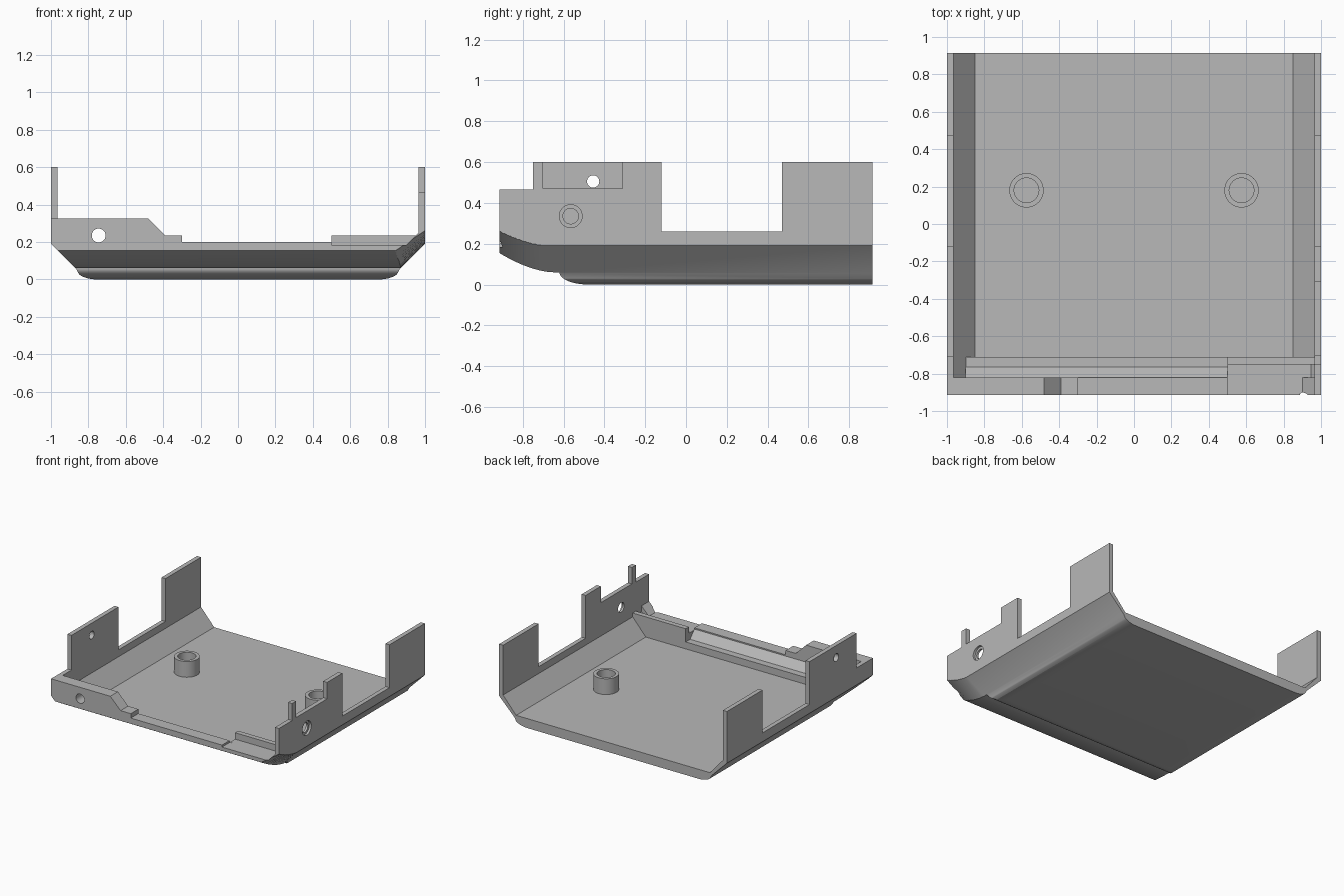
import bpy, bmesh
from math import sin, cos, pi
from mathutils import Matrix, Vector

cube = bpy.data.objects.get("Cube")
if cube:
    bpy.data.objects.remove(cube, do_unlink=True)

grey = bpy.data.materials.new("light_grey_plastic")
grey.use_nodes = True
colour = (0.48, 0.48, 0.48, 1)
grey.diffuse_color = colour
grey.node_tree.nodes["Principled BSDF"].inputs["Base Color"].default_value = colour


def finish(bm, name):
    bmesh.ops.recalc_face_normals(bm, faces=bm.faces)
    mesh = bpy.data.meshes.new(name)
    bm.to_mesh(mesh)
    bm.free()
    mesh.materials.append(grey)
    ob = bpy.data.objects.new(name, mesh)
    bpy.context.collection.objects.link(ob)
    return ob


def loft(name, rings):
    """Join matching closed rings and cap both ends."""
    bm = bmesh.new()
    loops = [[bm.verts.new(p) for p in ring] for ring in rings]
    n = len(loops[0])
    for a, b in zip(loops, loops[1:]):
        for i in range(n):
            j = (i + 1) % n
            bm.faces.new((a[i], a[j], b[j], b[i]))
    bm.faces.new(loops[0])
    bm.faces.new(loops[-1])
    return finish(bm, name)


def along_y(name, pts, y0, y1):
    return loft(name, [[(x, y, z) for x, z in pts] for y in (y0, y1)])


def along_x(name, pts, x0, x1):
    return loft(name, [[(x, y, z) for y, z in pts] for x in (x0, x1)])


def box(name, x, y, z):
    return along_y(name, [(x[0], z[0]), (x[1], z[0]), (x[1], z[1]), (x[0], z[1])], *y)


def rod(name, centre, r, length, axis):
    bm = bmesh.new()
    turn = Vector((0, 0, 1)).rotation_difference(Vector(axis)).to_matrix().to_4x4()
    bmesh.ops.create_cone(bm, cap_ends=True, segments=40, radius1=r, radius2=r,
                          depth=length, matrix=Matrix.Translation(centre) @ turn)
    return finish(bm, name)


def combine(ob, other, op):
    """Apply a boolean and discard the tool object."""
    mod = ob.modifiers.new(op, "BOOLEAN")
    mod.operation, mod.object, mod.solver = op, other, "EXACT"
    other.hide_render = True
    graph = bpy.context.evaluated_depsgraph_get()
    mesh = bpy.data.meshes.new_from_object(ob.evaluated_get(graph))
    ob.modifiers.clear()
    ob.data = mesh
    bpy.data.objects.remove(other, do_unlink=True)


def smooth(ob):
    bpy.ops.object.select_all(action="DESELECT")
    ob.select_set(True)
    bpy.context.view_layer.objects.active = ob
    bpy.ops.object.shade_smooth_by_angle(angle=0.45)


def mirrored(half):
    return half + [(-x, z) for x, z in reversed(half)]


# Tray: block hollowed to leave floor, sloped sides and thin walls
tray = box("tray", (-1, 1), (-0.915, 0.915), (0, 0.6))
cavity = mirrored([(0.965, 1), (0.965, 0.205), (0.85, 0.075)])
combine(tray, along_y("cavity", cavity, -0.82, 1.2), "DIFFERENCE")

# Front inner ledge, and the raised strip beside the recess
ledge = [(-0.86, 0.04), (-0.71, 0.04), (-0.71, 0.13), (-0.765, 0.13),
         (-0.82, 0.19), (-0.86, 0.19)]
combine(tray, along_x("ledge", ledge, -0.9, 0.52), "UNION")
strip = [(-0.86, 0.04), (-0.71, 0.04), (-0.71, 0.235), (-0.75, 0.235),
         (-0.75, 0.184), (-0.86, 0.184)]
combine(tray, along_x("strip", strip, 0.5, 0.98), "UNION")

# Outer shape: chamfered sides flowing into a rounded bottom
arc = [(0.75 + 0.115 * sin(a), 0.055 * (1 - cos(a)) ) for a in
       [i * pi / 24 for i in range(9)]]
arc = [(x, z) for x, z in arc] + [(0.865, 0.055)]
outer = mirrored([(1.3, 1), (1.3, 0.49)] + arc[::-1])
combine(tray, along_y("outer", outer, -1.1, 1.1), "INTERSECT")

# Upswept front underside with the rounded end of the bottom pan
sweep = [(-1.2, -0.2), (-1.2, 0.27)]
sweep += [(-0.65 - 0.3 * t, 0.06 + 0.117 * t ** 1.7) for t in [1 - i / 10 for i in range(11)]]
sweep += [(-0.48 - 0.14 * cos(a), 0.06 * (1 - sin(a))) for a in [i * pi / 20 for i in range(10)]]
sweep += [(-0.48, -0.002), (-0.48, -0.2)]
combine(tray, along_x("sweep", sweep, -1.3, 1.3), "DIFFERENCE")

# Rising chamfer at the front corner on the +x side
rings = []
for i in range(13):
    t = i / 12 * 1.06
    s = t ** 1.8
    a = Vector((0.87 - 0.04 * s, 0.058 + 0.092 * s))
    b = Vector((1.002, 0.188 + 0.077 * s))
    lo, hi = a - (b - a), b + (b - a)
    y = -0.64 - 0.275 * t
    rings.append([(lo.x, y, lo.y), (hi.x, y, hi.y), (1.5, y, -0.5)])
combine(tray, loft("corner", rings), "DIFFERENCE")

# Stepped top edge of the front wall
steps = [(-1.1, 0.325), (-0.48, 0.325), (-0.39, 0.235), (-0.3, 0.235), (-0.3, 0.2),
         (0.5, 0.2), (0.5, 0.184), (0.9, 0.184), (0.965, 0.25), (0.965, 1), (-1.1, 1)]
combine(tray, along_y("steps", steps, -1.1, -0.815), "DIFFERENCE")

# Notches in the side walls: side, y range, bottom height
notches = [(1, -1.1, -0.75, 0.465), (1, -0.7, -0.31, 0.47), (1, -0.12, 0.47, 0.26),
           (-1, -1.1, -0.71, 0.325), (-1, -0.12, 0.47, 0.26)]
for side, y0, y1, z in notches:
    xs = sorted((side * 0.94, side * 1.1))
    combine(tray, box("notch", xs, (y0, y1), (z, 0.8)), "DIFFERENCE")

# Screw and cable holes
holes = [((-0.745, -0.88, 0.235), 0.037, 0.3, (0, 1, 0)),
         ((-1, -0.455, 0.505), 0.03, 0.2, (1, 0, 0)),
         ((1, -0.565, 0.335), 0.038, 0.2, (1, 0, 0)),
         ((1.032, -0.565, 0.335), 0.056, 0.1, (1, 0, 0))]
for hole in holes:
    combine(tray, rod("hole", *hole), "DIFFERENCE")
smooth(tray)

# Hollow mounting posts on the floor
for side, name in ((1, "left_post"), (-1, "right_post")):
    x, y = side * 0.575, 0.18
    post = rod(name, (x, y, 0.13), 0.092, 0.14, (0, 0, 1))
    combine(post, rod("bore", (x, y, 0.18), 0.066, 0.2, (0, 0, 1)), "DIFFERENCE")
    smooth(post)
